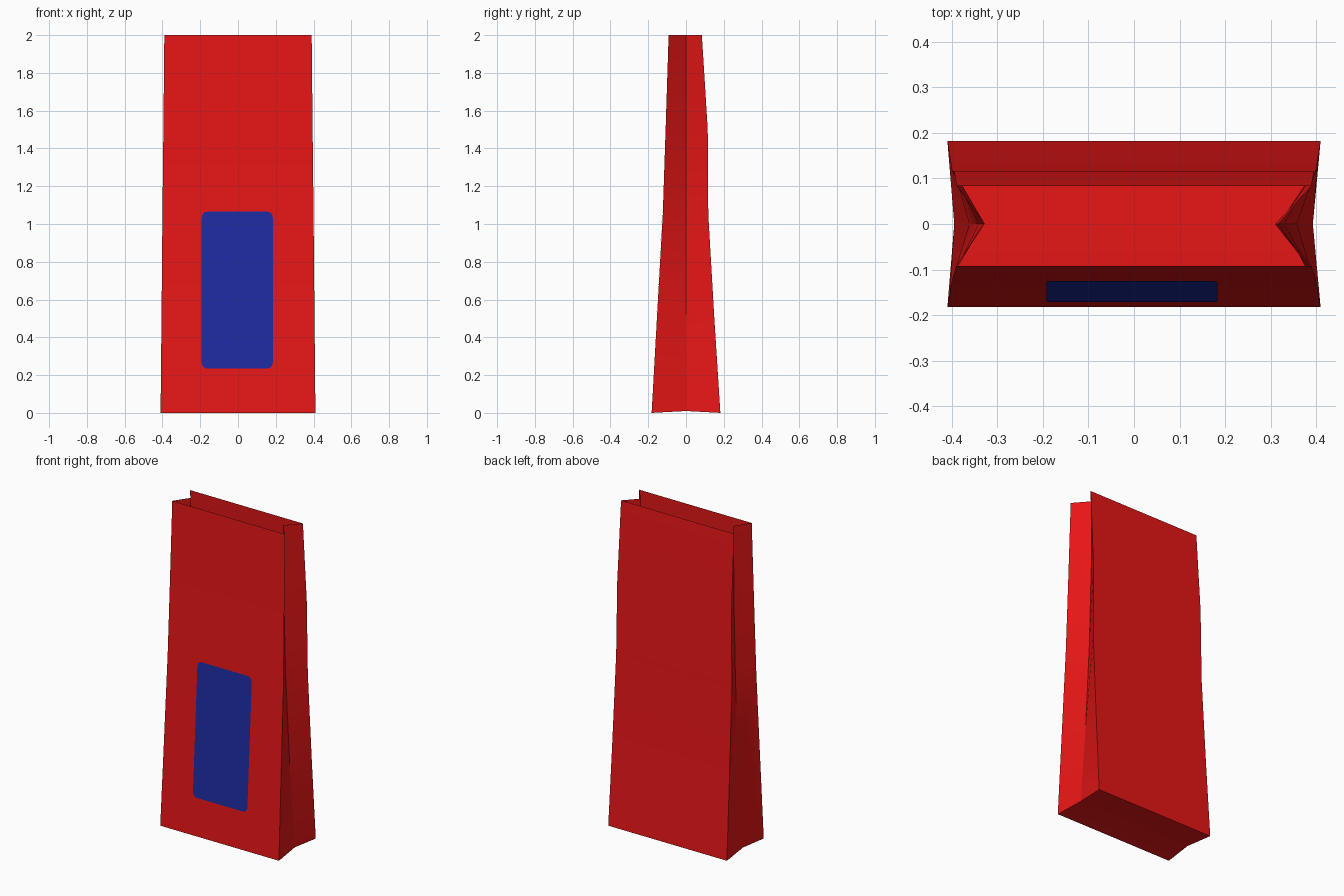
import bpy, bmesh, math

if "Cube" in bpy.data.objects:
    bpy.data.objects.remove(bpy.data.objects["Cube"])


def material(name, color):
    m = bpy.data.materials.new(name)
    m.diffuse_color = color
    m.use_nodes = True
    m.node_tree.nodes["Principled BSDF"].inputs["Base Color"].default_value = m.diffuse_color
    return m


def make_object(name, bm, mat):
    mesh = bpy.data.meshes.new(name)
    bm.to_mesh(mesh)
    bm.free()
    ob = bpy.data.objects.new(name, mesh)
    bpy.context.collection.objects.link(ob)
    mesh.materials.append(mat)
    bpy.ops.object.select_all(action='DESELECT')
    ob.select_set(True)
    bpy.context.view_layer.objects.active = ob
    bpy.ops.object.shade_smooth_by_angle(angle=math.radians(20))
    return ob


red = material("red_paper", (0.80, 0.008, 0.008, 1))
blue = material("blue_label", (0.012, 0.025, 0.36, 1))

# Levels: height, half width, front y, back y, left fold x, right fold x
levels = [
    (0.0, 0.410, -0.182, 0.182, -0.395, 0.393),
    (0.5, 0.405, -0.154, 0.150, -0.362, 0.358),
    (1.05, 0.400, -0.123, 0.118, -0.342, 0.330),
    (1.5, 0.395, -0.108, 0.115, -0.332, 0.318),
    (2.0, 0.390, -0.092, 0.084, -0.328, 0.310),
]

# Bag: open-topped shell with gusseted sides and a closed base
bm = bmesh.new()
rings = []
for z, w, f, b, left, right in levels:
    fold_z = 0.01 if z == 0 else z
    pts = [(-w, f, z), (w, f, z), (right, 0, fold_z),
           (w, b, z), (-w, b, z), (left, 0, fold_z)]
    rings.append([bm.verts.new(p) for p in pts])
for lo, hi in zip(rings, rings[1:]):
    for i in range(6):
        j = (i + 1) % 6
        bm.faces.new((lo[i], lo[j], hi[j], hi[i]))
r = rings[0]
bm.faces.new((r[0], r[5], r[2], r[1]))
bm.faces.new((r[5], r[4], r[3], r[2]))
make_object("paper_bag", bm, red)


def front_y(z):
    for lo, hi in zip(levels, levels[1:]):
        if z <= hi[0]:
            t = (z - lo[0]) / (hi[0] - lo[0])
            return lo[2] + t * (hi[2] - lo[2])


# Label: rounded rectangle lying just in front of the sloping panel
bm = bmesh.new()
x0, x1, z0, z1, rad = -0.192, 0.184, 0.235, 1.065, 0.03
corners = [(x1 - rad, z0 + rad, -90), (x1 - rad, z1 - rad, 0),
           (x0 + rad, z1 - rad, 90), (x0 + rad, z0 + rad, 180)]
verts = []
for cx, cz, start in corners:
    for k in range(7):
        a = math.radians(start + 15 * k)
        x, z = cx + rad * math.cos(a), cz + rad * math.sin(a)
        verts.append(bm.verts.new((x, front_y(z) - 0.003, z)))
bm.faces.new(verts)
make_object("front_label", bm, blue)
